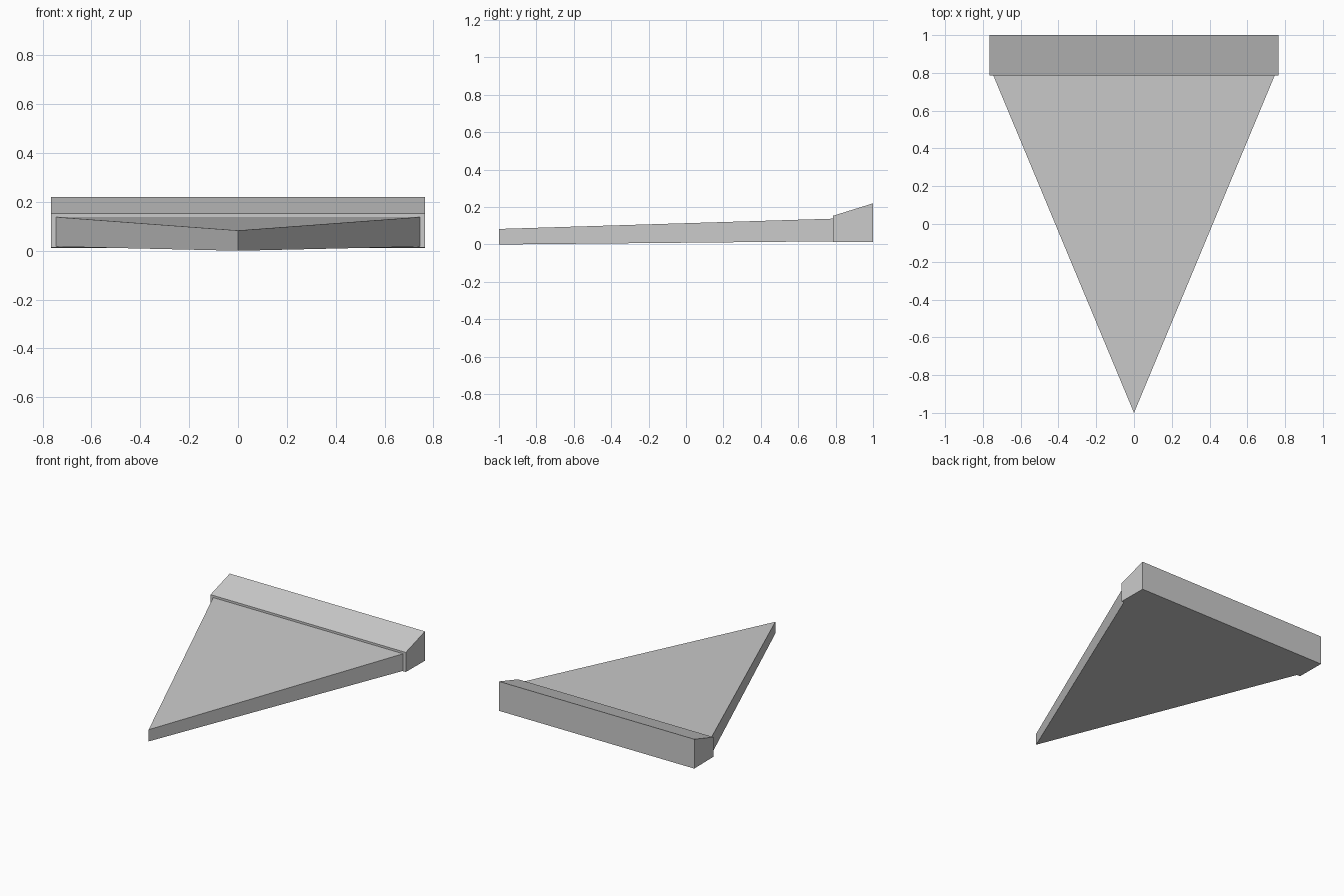
import bpy, bmesh

if "Cube" in bpy.data.objects:
    bpy.data.objects.remove(bpy.data.objects["Cube"])


def prism(name, loop_a, loop_b):
    """Closed solid bridging two matching outlines."""
    bm = bmesh.new()
    a = [bm.verts.new(p) for p in loop_a]
    b = [bm.verts.new(p) for p in loop_b]
    bm.faces.new(a)
    bm.faces.new(b)
    n = len(a)
    for i in range(n):
        j = (i + 1) % n
        bm.faces.new((a[i], a[j], b[j], b[i]))
    bmesh.ops.recalc_face_normals(bm, faces=bm.faces)
    mesh = bpy.data.meshes.new(name)
    bm.to_mesh(mesh)
    bm.free()
    obj = bpy.data.objects.new(name, mesh)
    bpy.context.collection.objects.link(obj)
    return obj


# Triangular slice, tilted up slightly and thicker toward the back
outline = [(0, -1), (0.745, 0.787), (-0.745, 0.787)]
bottom = [(x, y, 0.017 * (y + 1) / 1.787) for x, y in outline]
top = [(x, y, 0.083 + 0.055 * (y + 1) / 1.787) for x, y in outline]
prism("slice_base", bottom, top)

# Crust bar with a sloping top, extruded across x
profile = [(0.785, 0.014), (1, 0.012), (1, 0.22), (0.785, 0.153)]
prism("crust", *[[(x, y, z) for y, z in profile] for x in (-0.765, 0.765)])
